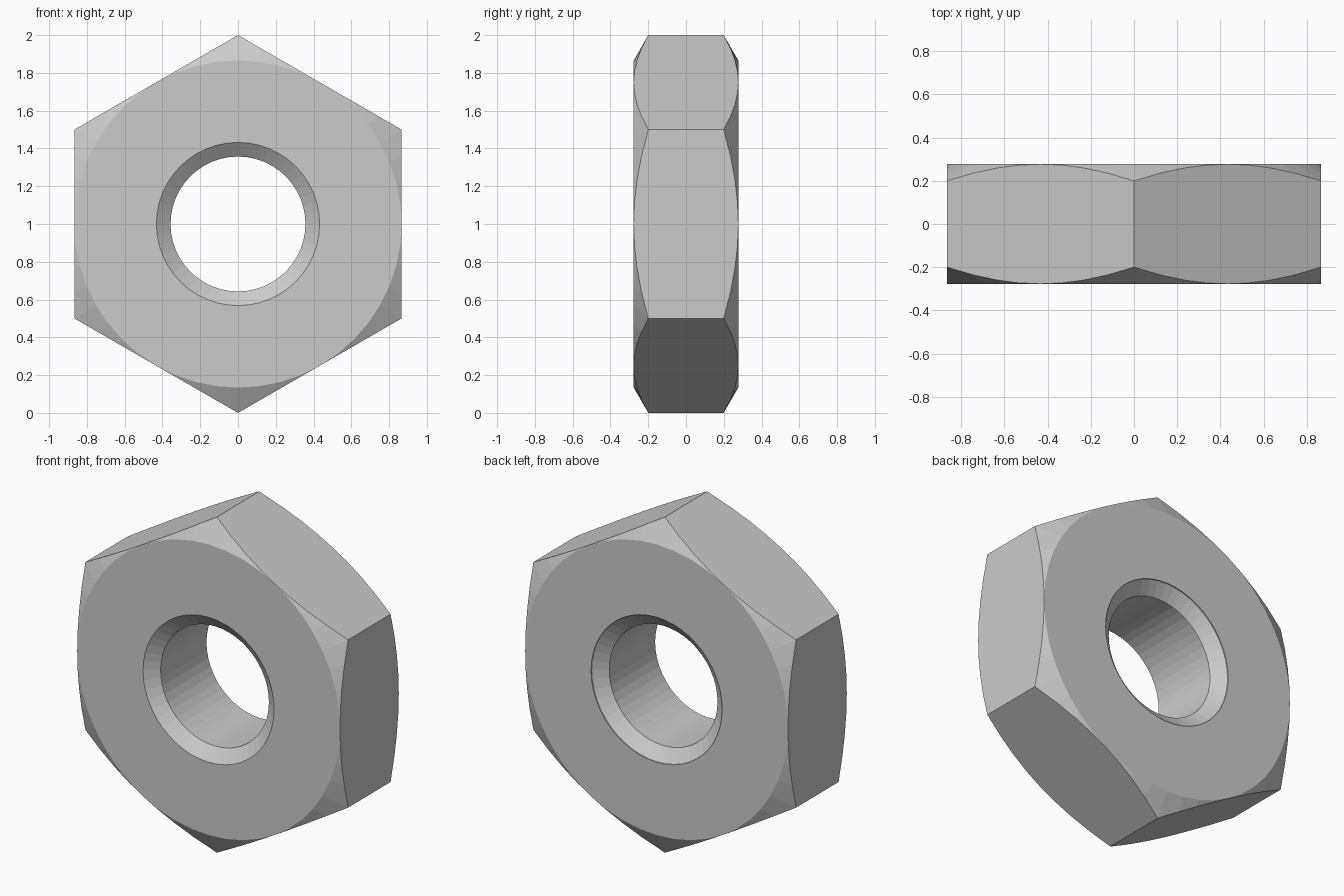
import bpy, bmesh, math

if "Cube" in bpy.data.objects:
    bpy.data.objects.remove(bpy.data.objects["Cube"])

SEG = 48                    # steps round the axis (multiple of 12: hits corners and flats)
HALF = 0.277                # half thickness
FLAT = math.cos(math.pi / 6)  # centre to flat; corner radius is 1
BORE, MOUTH = 0.357, 0.432  # hole radius and countersink mouth radius
SINK = 0.058                # countersink depth
LIP = 0.006                 # tiny straight step at the back mouth


def section(angle):
    """Closed cross-section (radius, y) of the nut at one angle from the top corner."""
    a = (angle % (math.pi / 3)) - math.pi / 6
    hex_r = FLAT / math.cos(a)
    edge_y = HALF - (hex_r - FLAT) * math.tan(math.pi / 6)   # 30 degree corner chamfer
    return [
        (BORE, -HALF + SINK), (MOUTH, -HALF), (FLAT, -HALF), (hex_r, -edge_y),
        (hex_r, edge_y), (FLAT, HALF), (MOUTH, HALF), (MOUTH, HALF - LIP),
        (BORE, HALF - LIP - SINK),
    ]


# Nut body: sweep the section round the y axis
bm = bmesh.new()
rings = []
for i in range(SEG):
    t = 2 * math.pi * i / SEG
    rings.append([bm.verts.new((r * math.sin(t), y, 1 + r * math.cos(t)))
                  for r, y in section(t)])
count = len(rings[0])
for i in range(SEG):
    a, b = rings[i], rings[(i + 1) % SEG]
    for j in range(count):
        k = (j + 1) % count
        bm.faces.new((a[j], a[k], b[k], b[j]))

# Close the chamfer where it runs out at the middle of each flat, and clean flats
bmesh.ops.remove_doubles(bm, verts=bm.verts, dist=1e-4)
bmesh.ops.recalc_face_normals(bm, faces=bm.faces)

mesh = bpy.data.meshes.new("hex_nut")
bm.to_mesh(mesh)
bm.free()
nut = bpy.data.objects.new("hex_nut", mesh)
bpy.context.collection.objects.link(nut)
